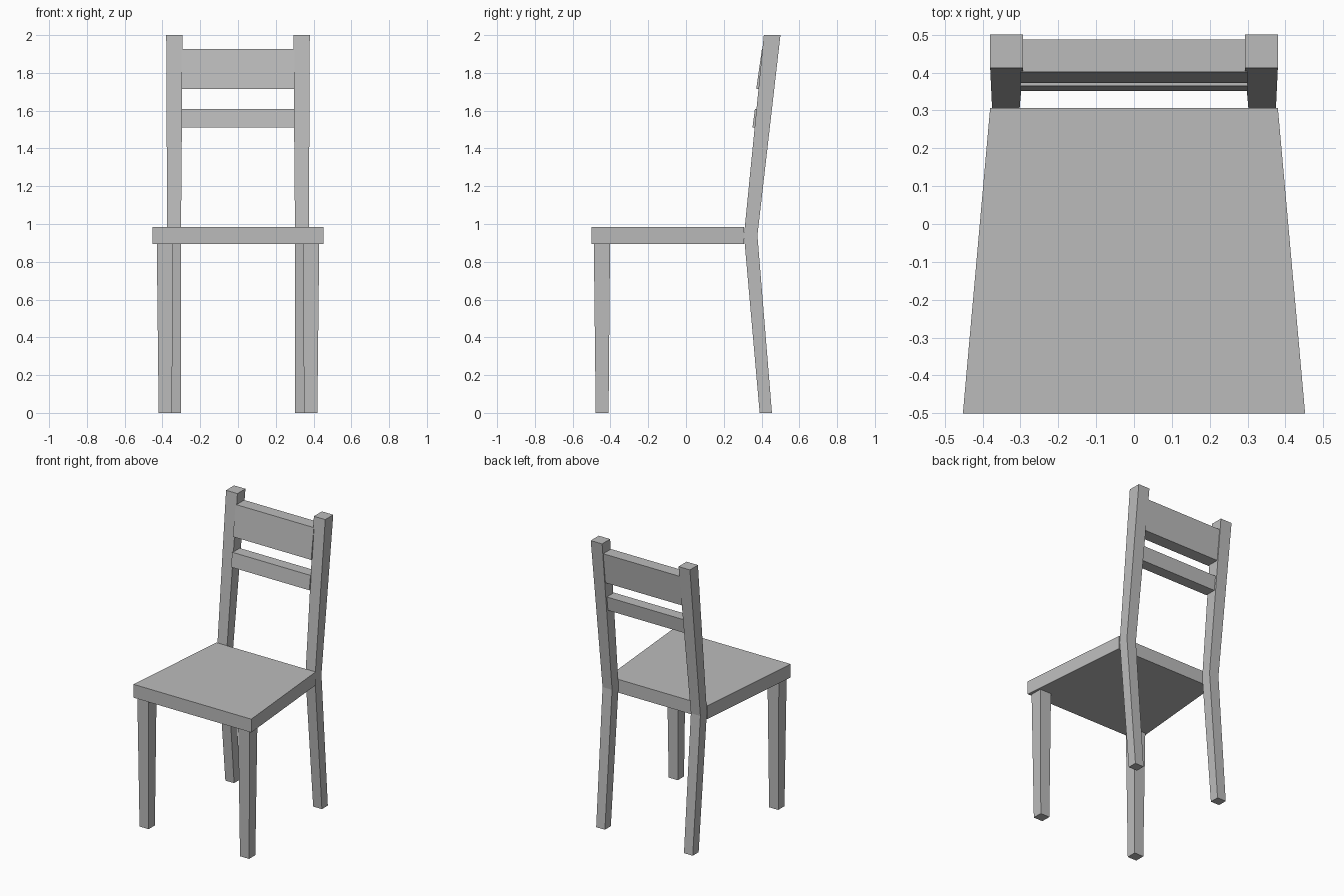
import bpy
import bmesh

cube = bpy.data.objects.get("Cube")
if cube:
    bpy.data.objects.remove(cube, do_unlink=True)

grey = bpy.data.materials.new("plain grey")
grey.use_nodes = True
grey.diffuse_color = (0.5, 0.5, 0.5, 1)
grey.node_tree.nodes["Principled BSDF"].inputs["Base Color"].default_value = (0.5, 0.5, 0.5, 1)


def loft(name, sections, side=1):
    """Join rectangles (z, x0, x1, y0, y1) into a bar; side=-1 mirrors it in x."""
    bm = bmesh.new()
    rings = []
    for z, x0, x1, y0, y1 in sections:
        corners = ((x0, y0), (x1, y0), (x1, y1), (x0, y1))
        rings.append([bm.verts.new((side * x, y, z)) for x, y in corners])
    for low, high in zip(rings, rings[1:]):
        for i in range(4):
            j = (i + 1) % 4
            bm.faces.new((low[i], low[j], high[j], high[i]))
    bm.faces.new(rings[0])
    bm.faces.new(rings[-1])
    bmesh.ops.recalc_face_normals(bm, faces=bm.faces)
    mesh = bpy.data.meshes.new(name)
    bm.to_mesh(mesh)
    bm.free()
    mesh.materials.append(grey)
    obj = bpy.data.objects.new(name, mesh)
    bpy.context.collection.objects.link(obj)
    return obj


# Seat board, narrowed towards the back
seat = loft("seat", [(0.893, -0.452, 0.452, -0.5, 0.307),
                     (0.985, -0.452, 0.452, -0.5, 0.307)])
for v in seat.data.vertices:
    if v.co.y > 0:
        v.co.x *= 0.38 / 0.452

# Tapered front legs and bent rear posts
for label, side in (("left", 1), ("right", -1)):
    loft(label + "_front_leg", [(0, 0.35, 0.42, -0.478, -0.41),
                                (0.9, 0.343, 0.43, -0.488, -0.402)], side)
    loft(label + "_rear_post", [(0, 0.303, 0.37, 0.39, 0.455),
                                (0.94, 0.302, 0.375, 0.307, 0.378),
                                (2, 0.293, 0.38, 0.412, 0.5)], side)

# Leaning back slats
loft("lower_back_slat", [(1.512, -0.3, 0.3, 0.352, 0.43),
                         (1.61, -0.3, 0.3, 0.365, 0.443)])
loft("upper_back_slat", [(1.715, -0.3, 0.3, 0.372, 0.46),
                         (1.927, -0.3, 0.3, 0.402, 0.487)])
